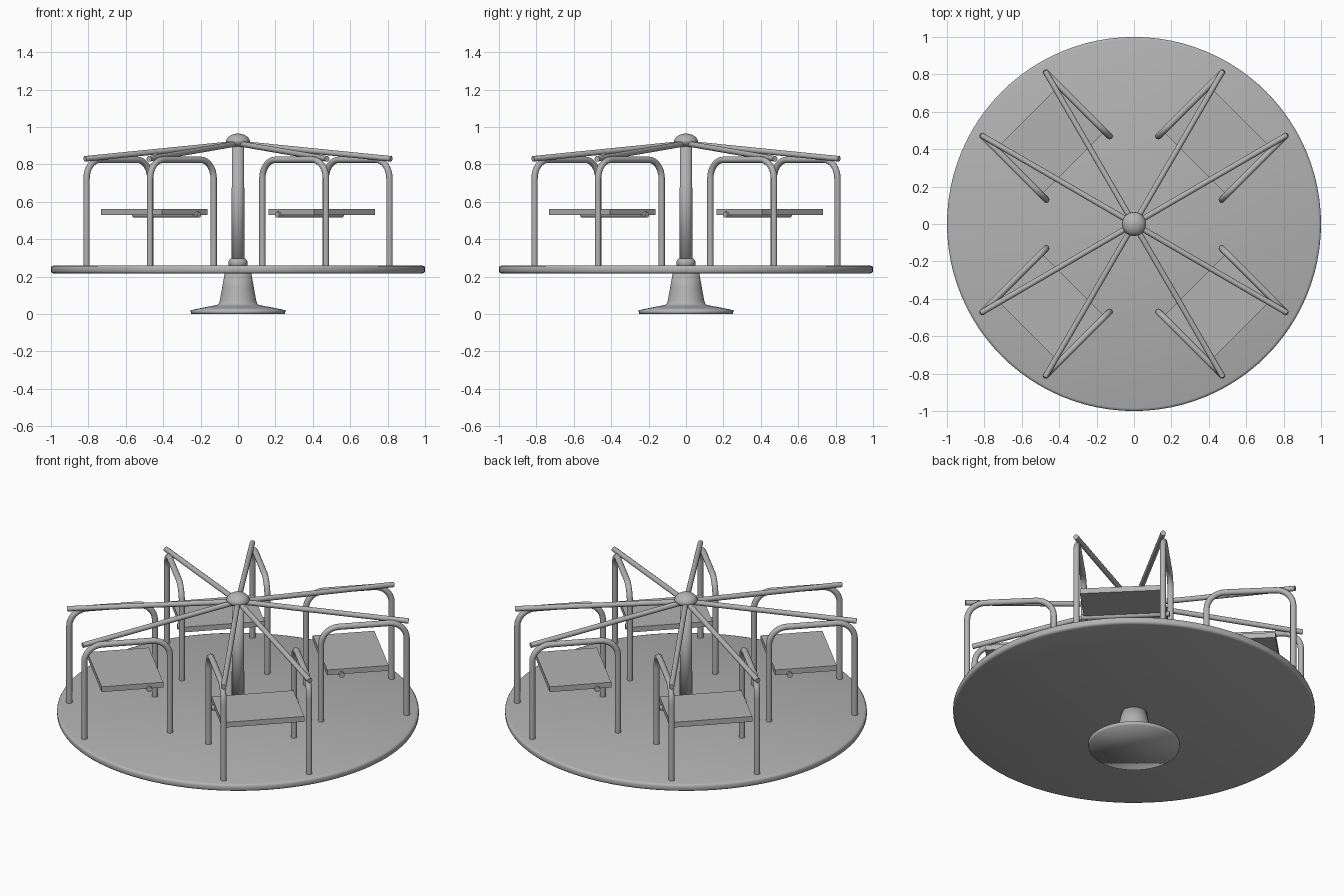
import bpy
import bmesh
from math import pi, sin, cos
from mathutils import Matrix, Vector

cube = bpy.data.objects.get("Cube")
if cube:
    bpy.data.objects.remove(cube, do_unlink=True)

grey = bpy.data.materials.new("painted_grey")
grey.use_nodes = True
colour = (0.45, 0.45, 0.45, 1)
grey.diffuse_color = colour
grey.node_tree.nodes["Principled BSDF"].inputs["Base Color"].default_value = colour


def add_mesh(name, bm, smooth=True):
    bmesh.ops.recalc_face_normals(bm, faces=bm.faces)
    for f in bm.faces:
        f.smooth = smooth
    mesh = bpy.data.meshes.new(name)
    bm.to_mesh(mesh)
    bm.free()
    mesh.materials.append(grey)
    obj = bpy.data.objects.new(name, mesh)
    bpy.context.collection.objects.link(obj)
    return obj


def lathe(name, profile, sides):
    """Closed solid turned round z from (radius, height) points."""
    bm = bmesh.new()
    rings = [[bm.verts.new((r * cos(2 * pi * i / sides), r * sin(2 * pi * i / sides), z))
              for i in range(sides)] for r, z in profile]
    for low, high in zip(rings, rings[1:]):
        for i in range(sides):
            j = (i + 1) % sides
            bm.faces.new((low[i], low[j], high[j], high[i]))
    bm.faces.new(rings[0][::-1])
    bm.faces.new(rings[-1])
    return add_mesh(name, bm)


def tube(name, points, radius, turn):
    """Round capped bar swept along points, turned about z."""
    bm = bmesh.new()
    pts = [turn @ Vector(p) for p in points]
    sides, rings = 16, []
    for i, p in enumerate(pts):
        along = (pts[min(i + 1, len(pts) - 1)] - pts[max(i - 1, 0)]).normalized()
        # every bar lies in a plane whose normal is horizontal or vertical
        ref = turn @ Vector((0, 1, 0))
        if abs(along.dot(ref)) > 0.9:
            ref = Vector((0, 0, 1))
        a = along.cross(ref).normalized()
        b = along.cross(a)
        rings.append([bm.verts.new(p + radius * (a * cos(2 * pi * k / sides) + b * sin(2 * pi * k / sides)))
                      for k in range(sides)])
    for low, high in zip(rings, rings[1:]):
        for k in range(sides):
            j = (k + 1) % sides
            bm.faces.new((low[k], low[j], high[j], high[k]))
    ends = [bm.faces.new(rings[0][::-1]), bm.faces.new(rings[-1])]
    obj = add_mesh(name, bm)
    for e in obj.data.polygons[-len(ends):]:
        e.use_smooth = False
    return obj


# Ground stand, deck, pole and cap
lathe("base_stand", [(0.25, 0), (0.255, 0.02), (0.2, 0.032), (0.13, 0.045), (0.105, 0.052),
                     (0.098, 0.07), (0.085, 0.14), (0.07, 0.225)], 48)
lathe("deck", [(0.985, 0.217), (0.996, 0.221), (1, 0.229), (1, 0.248), (0.996, 0.256),
               (0.985, 0.26)], 96)
lathe("pole_collar", [(0.05, 0.25), (0.05, 0.282), (0.045, 0.292), (0.036, 0.298)], 32)
lathe("centre_pole", [(0.036, 0.25), (0.032, 0.91)], 32)
dome = [(0.064 * cos(a * pi / 16), 0.92 + 0.045 * sin(a * pi / 16)) for a in range(8)]
lathe("pole_cap", [(0.032, 0.895), (0.052, 0.905)] + dome + [(0.002, 0.965)], 32)

# Hoop outline: up the outer leg, round the bends, down the inner leg
OUT, INN, SIDE, TOP, BEND = 0.905, 0.424, 0.24, 0.825, 0.1
steps = [i * pi / 16 for i in range(9)]
arc_out = [(OUT - BEND + BEND * cos(a), TOP - BEND + BEND * sin(a)) for a in steps]
arc_in = [(INN + BEND - BEND * sin(a), TOP - BEND + BEND * cos(a)) for a in steps]
outline = [(OUT, 0.24)] + arc_out + arc_in + [(INN, 0.24)]

# Four seat bays on the diagonals
for n, bay in enumerate(("back_left", "back_right", "front_right", "front_left")):
    turn = Matrix.Rotation(pi / 4 + n * pi / 2, 3, 'Z')
    for label, s in (("a", -SIDE), ("b", SIDE)):
        tube(f"{bay}_hoop_{label}", [(u, s, z) for u, z in outline], 0.017, turn)
        tube(f"{bay}_spoke_{label}", [(0, 0, 0.912), (OUT + 0.01, s * 1.01, 0.83)], 0.015, turn)
    tube(f"{bay}_seat_bar", [(0.54, -0.245, 0.531), (0.54, 0.245, 0.531)], 0.016, turn)
    bm = bmesh.new()
    bmesh.ops.create_cube(bm, size=1)
    bmesh.ops.scale(bm, vec=(0.346, 0.46, 0.032), verts=bm.verts)
    bmesh.ops.translate(bm, vec=(0.633, 0, 0.546), verts=bm.verts)
    bmesh.ops.rotate(bm, cent=(0, 0, 0), matrix=turn, verts=bm.verts)
    add_mesh(f"{bay}_seat", bm, smooth=False)
